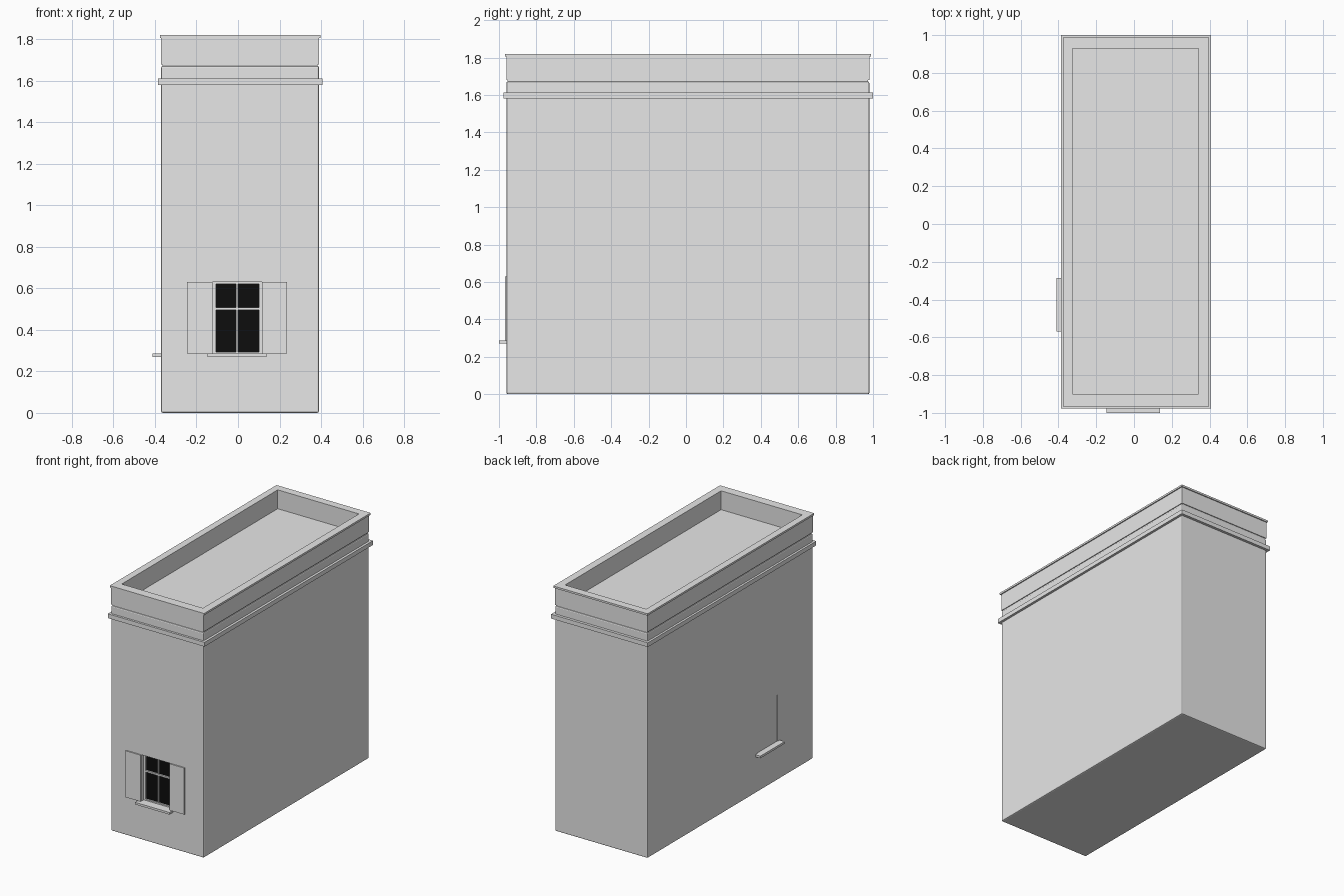
import bpy

if "Cube" in bpy.data.objects:
    bpy.data.objects.remove(bpy.data.objects["Cube"])


def material(name, rgb):
    m = bpy.data.materials.new(name)
    m.use_nodes = True
    m.diffuse_color = (*rgb, 1)
    m.node_tree.nodes["Principled BSDF"].inputs["Base Color"].default_value = (*rgb, 1)
    return m


PLASTER = material("pale grey plaster", (0.8, 0.8, 0.8))
GLASS = material("black glass", (0.004, 0.004, 0.004))


def box(name, x, y, z, mat=PLASTER, bevel=0):
    """Box spanning the given (low, high) ranges."""
    spans = (x, y, z)
    bpy.ops.mesh.primitive_cube_add(size=1, location=[(a + b) / 2 for a, b in spans])
    ob = bpy.context.object
    ob.name = name
    ob.scale = [b - a for a, b in spans]
    bpy.ops.object.transform_apply(location=False, rotation=False, scale=True)
    ob.data.materials.append(mat)
    if bevel:
        mod = ob.modifiers.new("Soft edges", "BEVEL")
        mod.width = bevel
        mod.segments = 2
    return ob


def cut(target, name, x, y, z):
    cutter = box(name, x, y, z)
    cutter.hide_render = True
    cutter.hide_set(True)
    mod = target.modifiers.new(name, "BOOLEAN")
    mod.operation = "DIFFERENCE"
    mod.solver = "EXACT"
    mod.object = cutter
    # bake the cut and drop the helper
    bpy.context.view_layer.objects.active = target
    for m in [m.name for m in target.modifiers]:
        bpy.ops.object.modifier_apply(modifier=m)
    bpy.data.objects.remove(cutter)


def ring(name, outer, hole, z):
    """Rectangular frame: outer and hole are ((x0, x1), (y0, y1))."""
    (x0, x1), (y0, y1) = outer
    (a0, a1), (b0, b1) = hole
    verts = []
    for h in z:
        verts += [(x0, y0, h), (x1, y0, h), (x1, y1, h), (x0, y1, h)]
        verts += [(a0, b0, h), (a1, b0, h), (a1, b1, h), (a0, b1, h)]
    faces = []
    for i in range(4):
        j = (i + 1) % 4
        faces += [(i, j, j + 8, i + 8), (j + 4, i + 4, i + 12, j + 12),
                  (i + 8, j + 8, j + 12, i + 12), (j, i, i + 4, j + 4)]
    me = bpy.data.meshes.new(name)
    me.from_pydata(verts, [], faces)
    me.materials.append(PLASTER)
    ob = bpy.data.objects.new(name, me)
    bpy.context.collection.objects.link(ob)
    return ob


# Main block with the front window opening and the blind side window
FRONT, SIDE = -0.96, -0.37
WIN_Z = (0.285, 0.63)
DEPTH = 0.045
walls = box("walls", (SIDE, 0.39), (FRONT, 0.98), (0, 1.672), bevel=0.008)
cut(walls, "front_opening", (-0.122, 0.115), (FRONT - 0.1, FRONT + DEPTH), WIN_Z)
cut(walls, "side_opening", (SIDE - 0.1, SIDE + 0.005), (-0.547, -0.31), WIN_Z)

# Cornice, parapet and coping around the sunken roof
hole = ((-0.325, 0.342), (-0.9, 0.93))
inner = ((-0.32, 0.34), (-0.91, 0.93))
ring("cornice", ((-0.386, 0.408), (-0.976, 1.0)), inner, (1.58, 1.612))
box("roof_deck", (-0.364, 0.384), (-0.954, 0.974), (1.66, 1.68))
ring("parapet", ((SIDE, 0.39), (FRONT, 0.98)), hole, (1.679, 1.806))
ring("coping", ((-0.376, 0.398), (-0.967, 0.988)), hole, (1.806, 1.82))

# Front window: glass, sash frame and glazing bars
back = FRONT + DEPTH
bar_y = (back - 0.018, back)
box("window_glass", (-0.122, 0.115), (back - 0.006, back), WIN_Z, GLASS)
for name, x in (("left_stile", (0.1, 0.115)), ("right_stile", (-0.122, -0.106)),
                ("centre_bar", (-0.009, 0.001))):
    box(name, x, bar_y, WIN_Z)
for name, z in (("bottom_rail", (0.285, 0.294)), ("middle_bar", (0.495, 0.507)),
                ("top_rail", (0.622, 0.63))):
    box(name, (-0.122, 0.115), bar_y, z)

# Open shutters flat against the wall
box("right_shutter", (-0.246, -0.123), (FRONT - 0.009, FRONT), WIN_Z)
box("left_shutter", (0.116, 0.237), (FRONT - 0.009, FRONT), WIN_Z)

# Window sills
box("front_sill", (-0.146, 0.137), (-1.0, FRONT + 0.01), (0.27, 0.286))
box("side_sill", (-0.411, SIDE + 0.01), (-0.57, -0.285), (0.27, 0.286))
